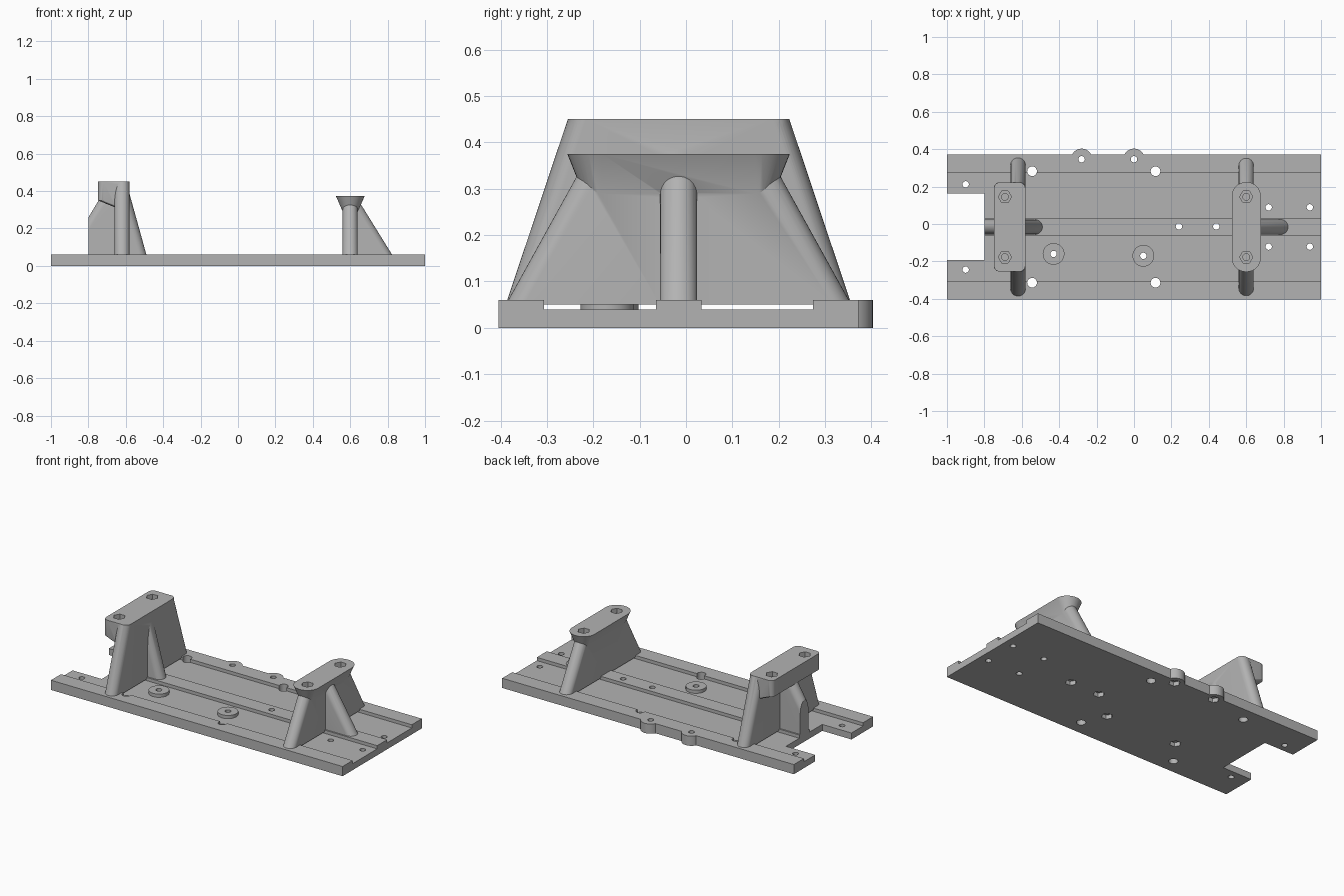
import bpy, bmesh, math
from mathutils import Vector

if "Cube" in bpy.data.objects:
    bpy.data.objects.remove(bpy.data.objects["Cube"])

grey = bpy.data.materials.new("plain_grey")
grey.use_nodes = True
COLOR = (0.45, 0.45, 0.45, 1)
grey.diffuse_color = COLOR
grey.node_tree.nodes["Principled BSDF"].inputs["Base Color"].default_value = COLOR

YC = -0.016      # centre line of the plate
R = 0.04         # leg radius
TOP = 0.06       # top of the rails


def finish(bm, name):
    bmesh.ops.recalc_face_normals(bm, faces=bm.faces)
    mesh = bpy.data.meshes.new(name)
    bm.to_mesh(mesh)
    bm.free()
    ob = bpy.data.objects.new(name, mesh)
    bpy.context.collection.objects.link(ob)
    mesh.materials.append(grey)
    return ob


def hull(name, points):
    bm = bmesh.new()
    for p in points:
        bm.verts.new(p)
    out = bmesh.ops.convex_hull(bm, input=bm.verts)
    spare = {v for v in out["geom_interior"] + out["geom_unused"] if isinstance(v, bmesh.types.BMVert)}
    bmesh.ops.delete(bm, geom=list(spare), context="VERTS")
    bmesh.ops.dissolve_limit(bm, angle_limit=0.002, verts=bm.verts, edges=bm.edges)
    return finish(bm, name)


def disc(x, y, z, r=R, n=32):
    return [Vector((x + r * math.cos(a), y + r * math.sin(a), z))
            for a in (2 * math.pi * i / n for i in range(n))]


def ball(x, y, z, r=R):
    pts = [Vector((x, y, z + r))]
    for k in range(-7, 8):
        t = k * math.pi / 16
        pts += disc(x, y, z + r * math.sin(t), r * math.cos(t))
    return pts


def rounded(x0, x1, y0, y1, z, r):
    return [p for x in (x0 + r, x1 - r) for y in (y0 + r, y1 - r) for p in disc(x, y, z, r)]


def extrude(name, loop, offset):
    bm = bmesh.new()
    face = bm.faces.new([bm.verts.new(p) for p in loop])
    out = bmesh.ops.extrude_face_region(bm, geom=[face])
    bmesh.ops.translate(bm, vec=offset, verts=[v for v in out["geom"] if isinstance(v, bmesh.types.BMVert)])
    return finish(bm, name)


def cylinder(name, x, y, z0, z1, r, n=32):
    return extrude(name, disc(x, y, z0, r, n), (0, 0, z1 - z0))


def box(name, x0, x1, y0, y1, z0, z1):
    return hull(name, [(x, y, z) for x in (x0, x1) for y in (y0, y1) for z in (z0, z1)])


def combine(target, tool, mode):
    # apply a boolean and discard the tool
    mod = target.modifiers.new("bool", "BOOLEAN")
    mod.operation, mod.object, mod.solver = mode, tool, "EXACT"
    bpy.context.view_layer.objects.active = target
    bpy.ops.object.modifier_apply(modifier=mod.name)
    bpy.data.objects.remove(tool)


def smooth(ob):
    bpy.ops.object.select_all(action="DESELECT")
    ob.select_set(True)
    bpy.context.view_layer.objects.active = ob
    bpy.ops.object.shade_smooth_by_angle(angle=math.radians(25))


# Base plate: stepped profile with three rails
half = [(0.388, 0), (0.388, TOP), (0.29, TOP), (0.29, 0.04), (0.049, 0.04), (0.049, TOP)]
profile = half + [(-y, z) for y, z in reversed(half)]
plate = extrude("base_plate", [(-1, YC + y, z) for y, z in profile], (2, 0, 0))

# Edge lugs and round bosses
lugs = [(-0.28, 0.346), (0, 0.346)]
bosses = [(-0.43, -0.16), (0.05, -0.17)]
for x, y in lugs:
    combine(plate, cylinder("lug", x, y, 0, TOP, 0.057), "UNION")
for x, y in bosses:
    combine(plate, cylinder("boss", x, y, 0.02, TOP, 0.058), "UNION")

# End notch
combine(plate, box("notch", -1.1, -0.8, YC - 0.176, YC + 0.179, -0.1, 0.2), "DIFFERENCE")

# Through holes, some with nut pockets underneath
nut_holes = lugs + bosses + [(0.24, -0.013), (0.44, -0.013)]
small = nut_holes + [(-0.9, YC + s * 0.228) for s in (-1, 1)]
small += [(x, YC + s * 0.105) for x in (0.72, 0.94) for s in (-1, 1)]
large = [(x, YC + s * 0.298) for x in (-0.545, 0.115) for s in (-1, 1)]
for spots, r in ((small, 0.017), (large, 0.026)):
    for x, y in spots:
        combine(plate, cylinder("hole", x, y, -0.1, 0.2, r, 24), "DIFFERENCE")
for x, y in nut_holes:
    combine(plate, cylinder("nut_pocket", x, y, -0.1, 0.025, 0.032, 6), "DIFFERENCE")
smooth(plate)


def tower(name, x, parts, top):
    body = parts[0]
    body.name = name
    for part in parts[1:]:
        combine(body, part, "UNION")
    # bolt holes with hexagonal sockets
    for s in (-1, 1):
        y = YC + s * 0.161
        combine(body, cylinder("socket", x, y, top - 0.03, top + 0.1, 0.035, 6), "DIFFERENCE")
        combine(body, cylinder("bolt_hole", x, y, top - 0.14, top + 0.1, 0.018, 24), "DIFFERENCE")
    smooth(body)


FOOT = 0.05      # legs sink slightly into the rails
# Low tower: wall, outward leg and flared pad
x = 0.6
wall = hull("wall", [p for s in (-1, 1) for p in
                     ball(x, YC + s * 0.188, 0.302) + disc(x, YC + s * 0.333, FOOT)])
leg = hull("leg", ball(0.63, YC, 0.297) + ball(x, YC, 0.297) + disc(x, YC, FOOT) + disc(0.79, YC, FOOT))
pad = hull("pad", rounded(0.523, 0.678, YC - 0.24, YC + 0.24, 0.375, 0.075)
           + rounded(0.561, 0.639, YC - 0.205, YC + 0.205, 0.287, 0.038))
tower("low_tower", x, [wall, leg, pad], 0.375)

# High tower: wall, inward leg, clipped outward buttress and overhanging pad
x = -0.62
wall = hull("wall", [p for s in (-1, 1) for p in
                     disc(x, YC + s * 0.199, 0.45) + disc(x, YC + s * 0.333, FOOT)])
leg = hull("leg", ball(x, YC, 0.38) + disc(x, YC, FOOT) + disc(-0.527, YC, FOOT))
buttress = hull("buttress", ball(-0.69, YC, 0.365) + ball(x, YC, 0.365)
                + disc(x, YC, FOOT) + disc(-0.885, YC, FOOT))
combine(buttress, box("clip", -1.1, -0.8, -0.4, 0.4, -0.1, 0.6), "DIFFERENCE")
pad = hull("pad", rounded(-0.748, -0.581, YC - 0.238, YC + 0.238, 0.45, 0.03)
           + rounded(-0.748, -0.69, YC - 0.238, YC + 0.238, 0.35, 0.028)
           + rounded(-0.65, -0.581, YC - 0.238, YC + 0.238, 0.31, 0.03))
tower("high_tower", -0.69, [wall, leg, buttress, pad], 0.45)
